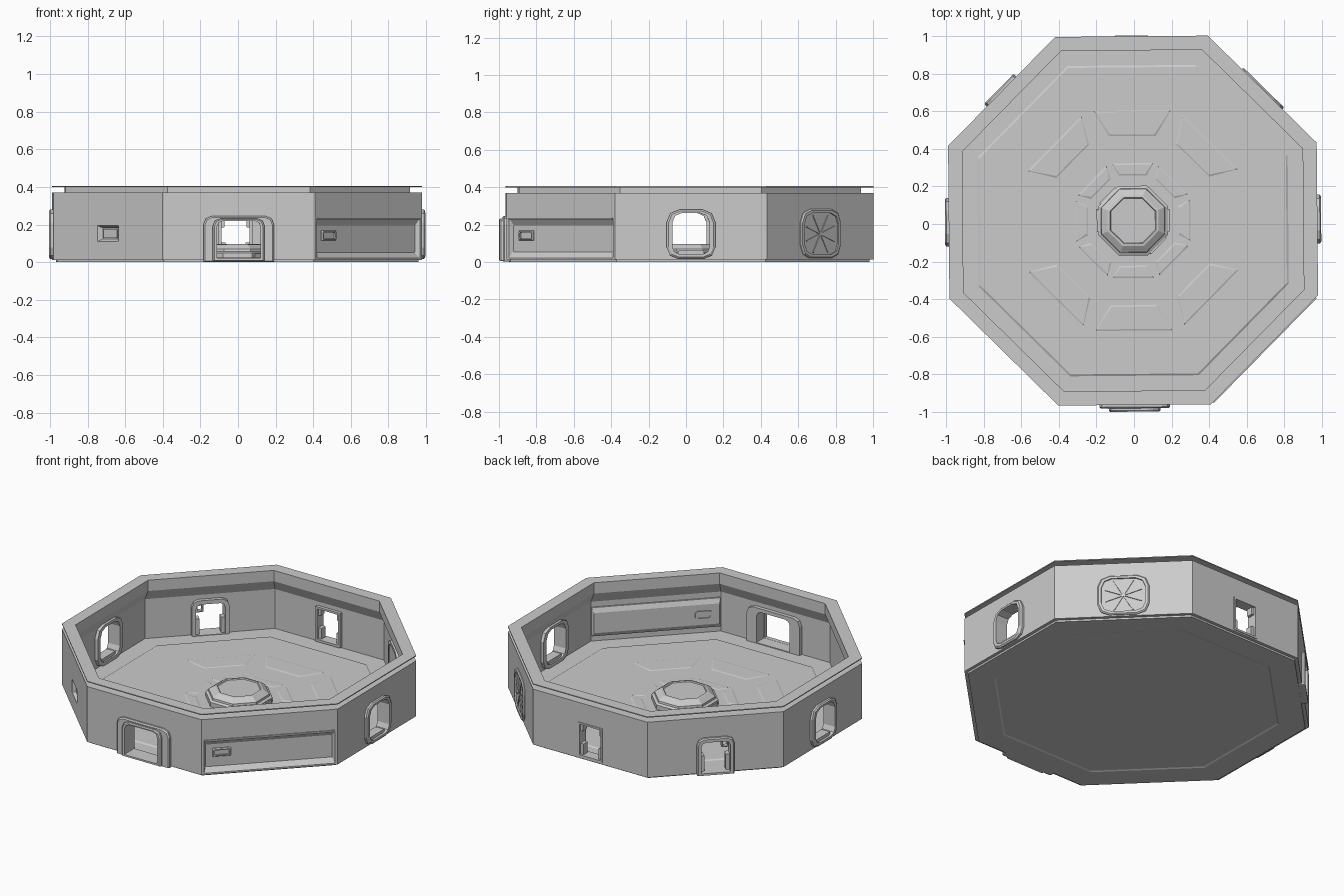
import bpy, bmesh, math
from mathutils import Matrix

if "Cube" in bpy.data.objects:
    bpy.data.objects.remove(bpy.data.objects["Cube"])

CENTRE = Matrix.Translation((-0.005, 0.018, 0))
TWIST = math.radians(0.5)


def skin(name, loops, closed=False):
    """Bridge equal-length loops of 3D points; closed joins last to first, otherwise ends are capped."""
    bm = bmesh.new()
    rows = [[bm.verts.new(p) for p in loop] for loop in loops]
    n = len(rows[0])
    for a, b in zip(rows, rows[1:] + (rows[:1] if closed else [])):
        for i in range(n):
            j = (i + 1) % n
            bm.faces.new((a[i], a[j], b[j], b[i]))
    if not closed:
        bm.faces.new(rows[0])
        bm.faces.new(rows[-1])
    bmesh.ops.recalc_face_normals(bm, faces=bm.faces)
    me = bpy.data.meshes.new(name)
    bm.to_mesh(me)
    bm.free()
    ob = bpy.data.objects.new(name, me)
    bpy.context.collection.objects.link(ob)
    return ob


def octagon(name, profile, closed=False):
    """Eight-sided lathe from (apothem, z) pairs."""
    k = 1 / math.cos(math.pi / 8)
    ang = [math.pi / 8 + i * math.pi / 4 for i in range(8)]
    ob = skin(name, [[(a * k * math.cos(t), a * k * math.sin(t), z) for t in ang]
                     for a, z in profile], closed)
    ob.matrix_world = CENTRE @ Matrix.Rotation(TWIST, 4, 'Z')
    return ob


def on_wall(name, angle, layers, closed=False):
    """Stack of (outline, distance from centre) on the wall facing the given angle."""
    ob = skin(name, [[(t, -r, z) for t, z in o] for o, r in layers], closed)
    ob.matrix_world = CENTRE @ Matrix.Rotation(math.radians(angle + 90) + TWIST, 4, 'Z')
    return ob


def outline(hw, z0, z1, cb=0.004, ct=0.004, t=0, n=2):
    """Rectangle outline with rounded bottom (cb) and top (ct) corners."""
    pts = []
    for k, (sx, z, s, c) in enumerate([(1, z0, 1, cb), (1, z1, -1, ct), (-1, z1, -1, ct), (-1, z0, 1, cb)]):
        for i in range(n + 1):
            a = -math.pi / 2 + k * math.pi / 2 + i * math.pi / 2 / n
            pts.append((t + sx * (hw - c) + c * math.cos(a), z + s * c + c * math.sin(a)))
    return pts


def block(name, angle, t, hw, z0, z1, r0, r1):
    return on_wall(name, angle, [(outline(hw, z0, z1, t=t), r0), (outline(hw, z0, z1, t=t), r1)])


def frame(name, angle, outer, lip, inner, r0, r1):
    """Bevelled ring around an opening."""
    return on_wall(name, angle, [(outer, r0), (outer, r1 - 0.007), (lip, r1), (inner, r1), (inner, r0)], True)


# wall ring with groove below the thin rim and a sloped inner cornice
wall = octagon("outer_wall", [(0.98, 0.012), (0.98, 0.37), (0.915, 0.37), (0.915, 0.399), (0.98, 0.399),
                              (0.98, 0.405), (0.905, 0.405), (0.905, 0.335), (0.935, 0.27), (0.935, 0.012)], True)


def cut(cutter):
    cutter.hide_render = True
    m = wall.modifiers.new("cut", 'BOOLEAN')
    m.operation, m.solver, m.object = 'DIFFERENCE', 'EXACT', cutter
    bpy.context.view_layer.objects.active = wall
    bpy.ops.object.modifier_apply(modifier=m.name)
    bpy.data.objects.remove(cutter)


def opening(angle, o):
    cut(on_wall("cutter", angle, [(o, 0.85), (o, 1.06)]))


# floor slab with stepped middle
octagon("floor", [(0.80, 0.004), (0.81, 0), (0.96, 0), (0.96, 0.015), (0.825, 0.015), (0.815, 0.021)])

# trapezoid floor panels
def floor_panel(name, angle, r0, r1, w0, w1, h):
    def ring(d, z):
        return [(-w1 + d, -r1 + d, z), (w1 - d, -r1 + d, z), (w0 - d, -r0 - d, z), (-w0 + d, -r0 - d, z)]
    ob = skin(name, [ring(0, 0.018), ring(0, 0.021), ring(0.008, 0.021 + h)])
    ob.matrix_world = CENTRE @ Matrix.Rotation(math.radians(angle + 90) + TWIST, 4, 'Z')

for i in range(8):
    floor_panel("inner_floor_panel", i * 45, 0.24, 0.305, 0.075, 0.11, 0.003)
    if i % 4:
        floor_panel("outer_floor_panel", i * 45, 0.45, 0.585, 0.125, 0.205, 0.003)

# central pedestal
octagon("pedestal", [(0.185, 0.018), (0.185, 0.05), (0.17, 0.058), (0.168, 0.07), (0.135, 0.094),
                     (0.122, 0.096), (0.118, 0.09)])
for a in (-45, 0, 135, 180):
    block("pedestal_clamp", a, 0, 0.06, 0.02, 0.046, 0.17, 0.193)

# front doorway: two-tier frame
opening(-90, outline(0.125, 0.015, 0.228, ct=0.035))
frame("front_door_surround", -90, outline(0.188, 0.003, 0.245, ct=0.045), outline(0.18, 0.005, 0.238, ct=0.042),
      outline(0.118, 0.02, 0.222, ct=0.032), 0.912, 0.998)
frame("front_door_lip", -90, outline(0.138, 0.006, 0.232, ct=0.04), outline(0.13, 0.01, 0.227, ct=0.037),
      outline(0.116, 0.021, 0.22, ct=0.032), 0.99, 1.016)

# left and right oval doorways
for side, a in (("right", 0), ("left", 180)):
    opening(a, outline(0.108, 0.035, 0.268, 0.045, 0.055))
    frame(side + "_door_frame", a, outline(0.13, 0.018, 0.28, 0.06, 0.068), outline(0.12, 0.026, 0.273, 0.055, 0.063),
          outline(0.1, 0.04, 0.262, 0.042, 0.052), 0.915, 1.0)
    block(side + "_door_sill", a, 0, 0.07, 0.035, 0.06, 0.925, 0.985)

# closed hatch with crossing ribs, back right
on_wall("hatch", 45, [(outline(0.135, 0.03, 0.27, 0.06, 0.06), 0.92), (outline(0.135, 0.03, 0.27, 0.06, 0.06), 0.983)])
frame("hatch_rim", 45, outline(0.152, 0.02, 0.282, 0.07, 0.07), outline(0.145, 0.026, 0.276, 0.067, 0.067),
      outline(0.13, 0.04, 0.262, 0.06, 0.06), 0.915, 0.992)
for a in (0.35, -0.35, 1.05, -1.05):
    c, s = math.cos(a), math.sin(a)
    rib = [(x * c - y * s, 0.15 + x * s + y * c)
           for x, y in ((-0.115, -0.004), (0.115, -0.004), (0.115, 0.004), (-0.115, 0.004))]
    on_wall("hatch_rib", 45, [(rib, 0.975), (rib, 0.988)])

# narrow back doorway with stepped jambs
opening(90, outline(0.085, 0.025, 0.24))
frame("back_door_frame", 90, outline(0.09, 0.02, 0.245), outline(0.088, 0.022, 0.243),
      outline(0.075, 0.035, 0.232), 0.915, 0.984)
for s in (-1, 1):
    block("back_door_step", 90, s * 0.067, 0.014, 0.03, 0.105, 0.93, 0.97)
    block("back_door_catch", 90, s * 0.07, 0.012, 0.185, 0.235, 0.93, 0.97)

# arched doorway, back left, with jamb blocks and a small square control
opening(135, outline(0.092, 0.015, 0.222, ct=0.03))
frame("arched_door_frame", 135, outline(0.112, 0.003, 0.242, ct=0.042), outline(0.105, 0.005, 0.236, ct=0.038),
      outline(0.087, 0.018, 0.217, ct=0.028), 0.912, 1.0)
for s in (-1, 1):
    block("arched_door_jamb", 135, s * 0.077, 0.014, 0.02, 0.12, 0.925, 0.97)
frame("arched_door_control", 135, outline(0.022, 0.16, 0.21, t=0.062), outline(0.02, 0.162, 0.208, t=0.062),
      outline(0.014, 0.168, 0.202, t=0.062), 0.93, 0.96)

# long recessed panel, front right, bulging on the inside
big, small = outline(0.39, 0.022, 0.235), outline(0.378, 0.052, 0.195)
cut(on_wall("cutter", -45, [(big, 1.0), (big, 0.98), (small, 0.955)]))
on_wall("inner_panel", -45, [(outline(0.383, 0.05, 0.235), 0.937), (outline(0.383, 0.05, 0.235), 0.925),
                             (outline(0.374, 0.075, 0.205), 0.912)])
block("panel_cornice", -45, 0, 0.39, 0.226, 0.236, 0.96, 0.986)
frame("panel_window", -45, outline(0.055, 0.115, 0.168, t=-0.28), outline(0.05, 0.12, 0.163, t=-0.28),
      outline(0.043, 0.126, 0.157, t=-0.28), 0.95, 0.966)
frame("inner_panel_window", -45, outline(0.05, 0.11, 0.165, 0.015, 0.015, -0.28),
      outline(0.046, 0.114, 0.161, 0.015, 0.015, -0.28), outline(0.04, 0.12, 0.155, 0.012, 0.012, -0.28), 0.906, 0.93)

# small recessed wall niche, front left
cut(on_wall("cutter", -135, [(outline(0.078, 0.11, 0.195), 1.0), (outline(0.078, 0.11, 0.195), 0.98),
                             (outline(0.06, 0.122, 0.183), 0.955)]))
block("niche_plate", -135, 0, 0.05, 0.128, 0.176, 0.95, 0.963)
